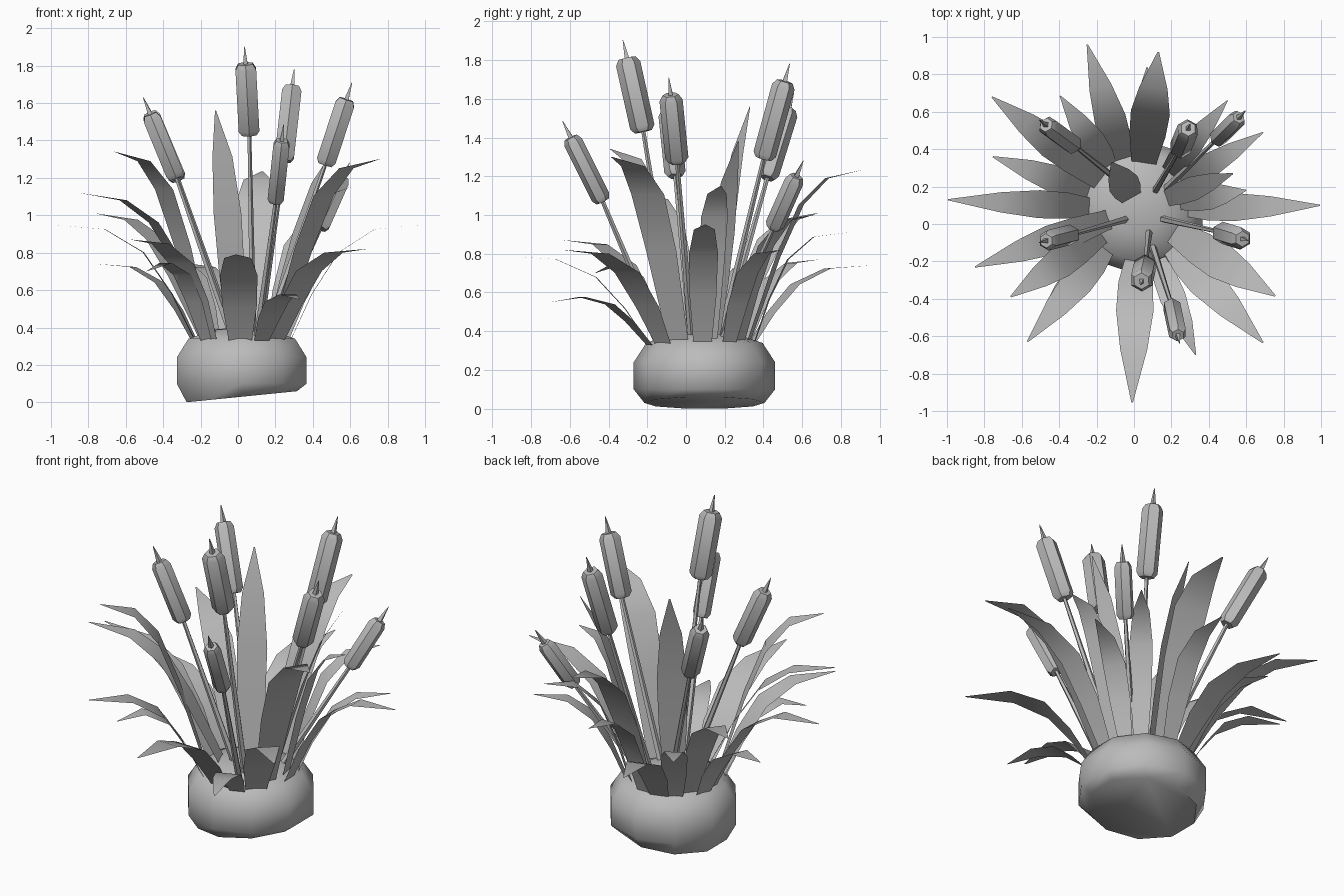
import bpy, bmesh, math
from mathutils import Vector

mat = bpy.data.materials.new("plain grey")
mat.diffuse_color = (0.5, 0.5, 0.5, 1)


def finish(name, bm, angle):
    me = bpy.data.meshes.new(name)
    bm.to_mesh(me)
    bm.free()
    me.materials.append(mat)
    for p in me.polygons:
        p.use_smooth = True
    me.set_sharp_from_angle(angle=math.radians(angle))
    ob = bpy.data.objects.new(name, me)
    bpy.context.collection.objects.link(ob)


def tube(bm, a, axis, rings, sides):
    """Rings of (distance along axis, radius) skinned into a closed tube."""
    axis = axis.normalized()
    u = axis.cross(Vector((0, 1, 0))).normalized()
    v = axis.cross(u)
    loops = []
    for d, r in rings:
        loops.append([bm.verts.new(a + axis * d + (u * math.cos(t) + v * math.sin(t)) * r)
                      for t in (2 * math.pi * (i + 0.5) / sides for i in range(sides))])
    for p, q in zip(loops, loops[1:]):
        for i in range(sides):
            j = (i + 1) % sides
            bm.faces.new((p[i], p[j], q[j], q[i]))
    bm.faces.new(loops[0][::-1])
    bm.faces.new(loops[-1])
    bmesh.ops.recalc_face_normals(bm, faces=bm.faces)


# Rounded soil clump with a slightly tilted flat underside
bm = bmesh.new()
tube(bm, Vector((0.02, 0.095, 0)), Vector((0, 0, 1)),
     [(0, 0.31), (0.10, 0.365), (0.24, 0.365), (0.34, 0.30), (0.39, 0.15), (0.40, 0.03)], 10)
for v in bm.verts:
    if v.co.z < 0.05:
        v.co.z = max(0, 0.03 + 0.1 * (v.co.x - 0.02))
finish("soil_clump", bm, 50)

# Cattails: stem root (x, y), head bottom, head top, head radius
cattails = [
    ((0.08, -0.04), (0.06, -0.22, 1.43), (0.04, -0.305, 1.81), 0.064),
    ((0.11, 0.17), (0.245, 0.40, 1.29), (0.29, 0.51, 1.69), 0.060),
    ((0.14, 0.03), (0.465, -0.045, 1.27), (0.58, -0.08, 1.62), 0.060),
    ((-0.02, 0.18), (-0.32, 0.42, 1.19), (-0.47, 0.53, 1.545), 0.055),
    ((-0.03, 0.03), (-0.33, -0.055, 1.20), (-0.47, -0.09, 1.54), 0.055),
    ((0.16, 0.18), (0.44, 0.45, 0.93), (0.56, 0.57, 1.20), 0.050),
    ((0.10, -0.12), (0.20, -0.43, 1.07), (0.235, -0.595, 1.40), 0.050),
]
for i, (root, lo, hi, r) in enumerate(cattails):
    root, lo, hi = Vector((*root, 0.34)), Vector(lo), Vector(hi)
    bm = bmesh.new()
    tube(bm, root, lo - root, [(0, 0.02), ((lo - root).length + 0.02, 0.011)], 5)
    finish(f"cattail_stem_{i}", bm, 40)
    n = (hi - lo).length
    bm = bmesh.new()
    tube(bm, lo, hi - lo, [(0, r * 0.7), (0.025, r), (n - 0.03, r), (n, r * 0.7)], 6)
    finish(f"cattail_head_{i}", bm, 40)
    bm = bmesh.new()
    tube(bm, hi, hi - lo, [(-0.01, 0.018), (0.095, 0.002)], 4)
    finish(f"cattail_spike_{i}", bm, 40)

# Leaf arcs as (share of reach, share of rise)
ARCH = [(0, 0), (0.16, 0.40), (0.36, 0.76), (0.63, 0.96), (1, 1)]
TALL = [(0, 0), (0.26, 0.50), (0.46, 0.80), (0.68, 0.95), (1, 1)]
SPEAR = [(0, 0), (0.22, 0.30), (0.42, 0.55), (0.67, 0.80), (1, 1)]
DROOP = [(0, 0), (0.20, 0.55), (0.40, 0.95), (0.68, 1.12), (1, 1)]
WIDTHS = [0.62, 0.92, 1.0, 0.72, 0.04]

# Leaves: tip x, y, z, root distance from the middle, full width, arc
leaves = [
    (0.995, 0.10, 0.95, 0.26, 0.15, ARCH),
    (0.69, 0.49, 0.82, 0.27, 0.13, ARCH),
    (0.755, -0.385, 1.30, 0.22, 0.20, TALL),
    (0.69, -0.635, 0.82, 0.27, 0.19, ARCH),
    (0.50, 0.66, 1.00, 0.25, 0.13, ARCH),
    (0.53, 0.27, 1.38, 0.15, 0.13, SPEAR),
    (0.60, 0.18, 1.15, 0.22, 0.14, TALL),
    (0.33, -0.70, 0.55, 0.29, 0.14, DROOP),
    (0.13, 0.92, 1.235, 0.24, 0.21, TALL),
    (0.07, 0.84, 0.91, 0.27, 0.14, ARCH),
    (-0.25, 0.96, 0.74, 0.27, 0.17, ARCH),
    (-0.395, 0.685, 0.77, 0.27, 0.15, ARCH),
    (-0.76, 0.68, 1.01, 0.24, 0.17, TALL),
    (-0.755, 0.36, 0.74, 0.27, 0.15, ARCH),
    (-0.995, 0.13, 0.95, 0.25, 0.15, ARCH),
    (-0.85, -0.23, 1.12, 0.14, 0.16, TALL),
    (-0.66, -0.39, 1.34, 0.23, 0.17, TALL),
    (-0.57, -0.63, 0.87, 0.27, 0.17, ARCH),
    (-0.49, -0.47, 0.70, 0.28, 0.13, DROOP),
    (-0.01, -0.955, 0.79, 0.27, 0.20, ARCH),
    (-0.12, 0.33, 1.56, 0.06, 0.17, SPEAR),
]
mid = Vector((0.02, 0.08, 0.33))
for i, (x, y, z, r, w, arc) in enumerate(leaves):
    tip = Vector((x, y, z))
    out = Vector((x - mid.x, y - mid.y, 0)).normalized()
    side = Vector((-out.y, out.x, 0))
    root = mid + out * r
    reach = (tip - root).dot(out)
    bm = bmesh.new()
    rows = []
    for (h, v), k in zip(arc, WIDTHS):
        c = root + out * reach * h + Vector((0, 0, (z - root.z) * v))
        rows.append([bm.verts.new(c + side * s * w * k / 2) for s in (-1, 1)])
    for p, q in zip(rows, rows[1:]):
        bm.faces.new((p[0], q[0], q[1], p[1]))
    finish(f"leaf_{i}", bm, 60)
